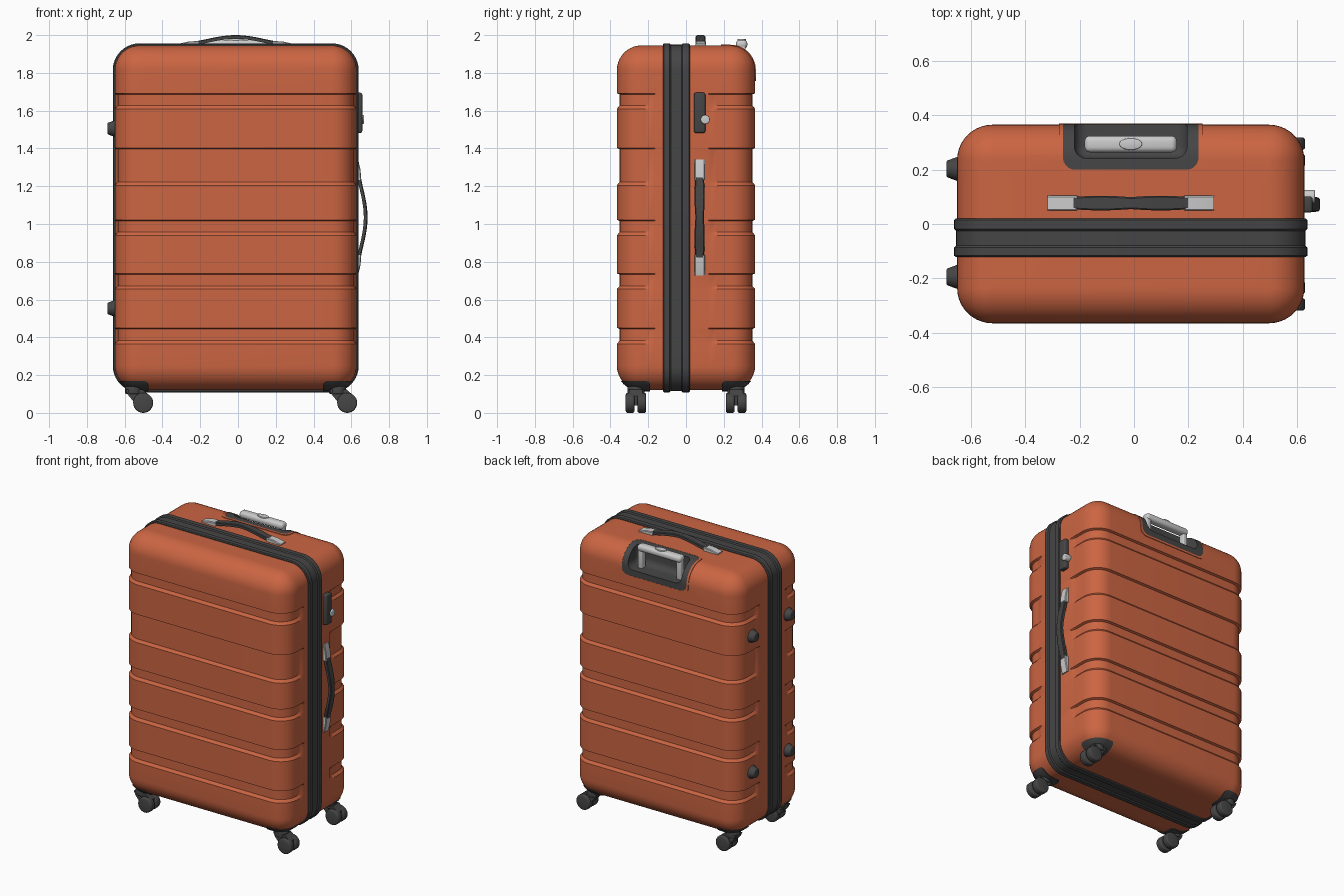
import bpy, bmesh
from math import sin, cos, pi, radians
from mathutils import Matrix, Vector

if "Cube" in bpy.data.objects:
    bpy.data.objects.remove(bpy.data.objects["Cube"])

CX, CZ = -0.012, 1.0325          # body centre
HX, HY, HZ, R = 0.64, 0.366, 0.9125, 0.13


def material(name, rgb):
    m = bpy.data.materials.new(name)
    m.diffuse_color = (*rgb, 1)
    m.use_nodes = True
    m.node_tree.nodes["Principled BSDF"].inputs["Base Color"].default_value = m.diffuse_color
    return m


ORANGE = material("orange_shell", (0.60, 0.13, 0.055))
DARK = material("dark_trim", (0.06, 0.06, 0.06))


def finish(name, bm, mat=None):
    bmesh.ops.remove_doubles(bm, verts=bm.verts, dist=1e-5)
    bmesh.ops.recalc_face_normals(bm, faces=bm.faces)
    me = bpy.data.meshes.new(name)
    bm.to_mesh(me)
    bm.free()
    ob = bpy.data.objects.new(name, me)
    bpy.context.collection.objects.link(ob)
    if mat:
        me.materials.append(mat)
    return ob


def loft(rings, closed=False):
    bm = bmesh.new()
    vs = [[bm.verts.new(p) for p in ring] for ring in rings]
    n = len(vs[0])
    pairs = list(zip(vs, vs[1:])) + ([(vs[-1], vs[0])] if closed else [])
    for a, b in pairs:
        for i in range(n):
            bm.faces.new((a[i], a[(i + 1) % n], b[(i + 1) % n], b[i]))
    if not closed:
        bm.faces.new(vs[0])
        bm.faces.new(vs[-1])
    return bm


def rounded_ring(cx, cy, rad, side=(), n=10):
    """Rounded rectangle; rad is a function of y so grooves can fade out."""
    pts = [(cx + rad(y), y) for y in side]
    for q, (sx, sy) in enumerate([(1, 1), (-1, 1), (-1, -1), (1, -1)]):
        for k in range(n + 1):
            a = (q + k / n) * pi / 2
            r = rad(sy * 9)
            pts.append((sx * cx + r * cos(a), sy * cy + r * sin(a)))
        if q == 1:
            pts += [(-cx - rad(y), y) for y in reversed(side)]
    return pts


def box(name, lo, hi, bevel=0, mat=None, seg=3):
    bm = bmesh.new()
    lo, hi = Vector(lo), Vector(hi)
    bmesh.ops.create_cube(bm, size=1, matrix=Matrix.Translation((lo + hi) / 2)
                          @ Matrix.Diagonal((*(hi - lo), 1)))
    if bevel:
        bmesh.ops.bevel(bm, geom=bm.edges[:], offset=bevel, segments=seg,
                        profile=0.5, affect='EDGES')
    return finish(name, bm, mat)


def cylinder(name, centre, axis, r1, r2, depth, bevel, mat, seg=28):
    bm = bmesh.new()
    rot = Vector((0, 0, 1)).rotation_difference(Vector(axis)).to_matrix().to_4x4()
    bmesh.ops.create_cone(bm, cap_ends=True, segments=seg, radius1=r1, radius2=r2,
                          depth=depth, matrix=Matrix.Translation(centre) @ rot)
    rims = [e for f in bm.faces if len(f.verts) > 4 for e in f.edges]
    bmesh.ops.bevel(bm, geom=rims, offset=bevel, segments=3, profile=0.5, affect='EDGES')
    return finish(name, bm, mat)


def boolean(ob, cutter, op):
    mod = ob.modifiers.new("cut", 'BOOLEAN')
    mod.operation, mod.object, mod.solver = op, cutter, 'EXACT'
    dg = bpy.context.evaluated_depsgraph_get()
    me = bpy.data.meshes.new_from_object(ob.evaluated_get(dg))
    ob.modifiers.clear()
    ob.data = me
    bpy.data.objects.remove(cutter)


# Hard shell: stacked rounded rectangles, grooves fade out toward the zip band
GROOVES = [(0.365, 0.45), (0.655, 0.738), (0.94, 1.022), (1.205, 1.402), (1.61, 1.692)]
FADE = {-0.215: 1, -0.19: 0.6, -0.165: 0, 0.12: 0, 0.14: 0.6, 0.165: 1}


def shell(name, grow, mat):
    r, n = R + grow, 10
    cap = [(r * cos(k / n * pi / 2), r * sin(k / n * pi / 2), 0) for k in range(n + 1)]
    levels = [(CZ - HZ + R - c, s, 0) for c, s, _ in cap]
    for lo, hi in GROOVES:
        levels += [(lo, r, 0), (lo + 0.018, r, 0.015), (hi - 0.006, r, 0.015), (hi, r, 0)]
    levels += [(CZ + HZ - R + c, s, 0) for c, s, _ in reversed(cap)]
    rings = []
    for z, rad, dep in levels:
        ring = rounded_ring(HX - R, HY - R,
                            lambda y: rad - dep * FADE.get(y, 1), list(FADE))
        rings.append([(x + CX, y, z) for x, y in ring])
    return finish(name, loft(rings), mat)


# Body with a notch for the pull handle, dark tray and orange rim
body = shell("body_shell", 0, ORANGE)
boolean(body, box("c", (CX - 0.25, 0.2, 1.77), (CX + 0.25, 0.6, 2.2), 0.05, seg=5), 'DIFFERENCE')
for name, grow, mat, m, inner in (("handle_tray", 0.003, DARK, 0.0, 0.042),
                                  ("tray_rim", 0.004, ORANGE, 0.014, 0.014)):
    part = shell(name, grow, mat)
    for k, op in ((m, 'INTERSECT'), (m - inner, 'DIFFERENCE')):
        boolean(part, box("c", (CX - 0.25 - k, 0.2 - k, 1.77 - k), (CX + 0.25 + k, 0.6, 2.2),
                          0.045, seg=5), op)

# Zip band around the case with two raised lips
PROFILE = [(-0.122, -0.012), (-0.122, 0.005), (-0.117, 0.011), (-0.087, 0.011), (-0.08, 0.004),
           (-0.025, 0.004), (-0.018, 0.011), (0.015, 0.011), (0.021, 0.005), (0.021, -0.012)]
finish("zip_band", loft([[(x + CX, y, z + CZ) for x, z in
                          rounded_ring(HX - R, HZ - R, lambda _: R + off)]
                         for y, off in PROFILE], closed=True), DARK)

# Telescopic pull handle
box("pull_grip", (CX - 0.17, 0.264, 1.928), (CX + 0.17, 0.325, 1.975), 0.02, seg=4)
for s in (-1, 1):
    x = CX + s * 0.15
    box("pull_post", (x - 0.018, 0.274, 1.79), (x + 0.018, 0.315, 1.955), 0.008)
button = cylinder("pull_button", (0, 0, 0), (0, 0, 1), 0.042, 0.042, 0.012, 0.004, None)
button.scale.y = 0.52
button.location = (CX, 0.295, 1.974)


# Carry handles: arched strap between two wedge-shaped ends
def carry_handle(prefix, place, rise):
    def bar(name, sections, mat):
        rings = [[place(u, w, v) for w, v in
                  ((-h, a), (h, a), (h, b - 0.004), (h - 0.005, b), (-h + 0.005, b), (-h, b - 0.004))]
                 for u, a, b, h in sections]
        finish(prefix + name, loft(rings), mat)
    strap = []
    for i in range(21):
        t = i / 10 - 1
        v = 0.008 + rise * cos(t * pi / 2) ** 1.3 if abs(t) < 1 else 0.008
        strap.append((t * 0.22, v - 0.006, v + 0.014, 0.022 + 0.005 * abs(sin(t * pi))))
    bar("_strap", strap, DARK)
    for s in (-1, 1):
        bar("_end", [(s * 0.198, -0.01, 0.024, 0.028), (s * 0.25, -0.01, 0.021, 0.028),
                     (s * 0.307, -0.01, 0.008, 0.028)], None)


carry_handle("top_handle", lambda u, w, v: (CX + u, 0.077 + w, 1.945 + v), 0.033)
carry_handle("side_handle", lambda u, w, v: (0.628 + v, 0.072 + w, 1.035 + u), 0.036)

# Lock on the right side
box("lock_plate", (0.615, 0.042, 1.482), (0.658, 0.102, 1.695), 0.01, DARK)
cylinder("lock_knob", (0.645, 0.102, 1.553), (1, 0, 0), 0.024, 0.024, 0.044, 0.005, None)

# Side feet on the left
for y in (-0.195, 0.203):
    for z in (0.553, 1.505):
        cylinder("side_foot", (-0.669, y, z), (-1, 0, 0), 0.046, 0.03, 0.044, 0.005, DARK)

# Wheels: corner mount, swivel neck, trailing fork, twin wheels
for sx in (-1, 1):
    for sy in (-1, 1):
        mount = shell("wheel_mount", 0.006, DARK)
        ends = sorted((CX + sx * 0.463, CX + sx * 0.8))
        ys = sorted((sy * 0.19, sy * 0.6))
        boolean(mount, box("c", (ends[0], ys[0], 0), (ends[1], ys[1], 0.168), 0.02), 'INTERSECT')
        x, y = CX + sx * 0.54, sy * 0.265
        cylinder("wheel_neck", (x, y, 0.12), (0, 0, 1), 0.045, 0.045, 0.04, 0.006, DARK)
        wx = x + 0.05
        fork = [(x - 0.045, 0.125), (x - 0.03, 0.095), (wx - 0.035, 0.04), (wx + 0.025, 0.04),
                (wx + 0.035, 0.09), (x + 0.045, 0.125)]
        finish("wheel_fork", loft([[(px, y + d, pz) for px, pz in fork]
                                   for d in (-0.036, 0.036)]), DARK)
        for d in (-0.031, 0.031):
            cylinder("wheel", (wx, y + d, 0.053), (0, 1, 0), 0.053, 0.053, 0.046, 0.01, DARK)

# Smooth shading with crisp edges
bpy.ops.object.select_all(action='DESELECT')
for ob in bpy.context.scene.objects:
    ob.select_set(True)
    bpy.context.view_layer.objects.active = ob
bpy.ops.object.shade_smooth_by_angle(angle=radians(32))
